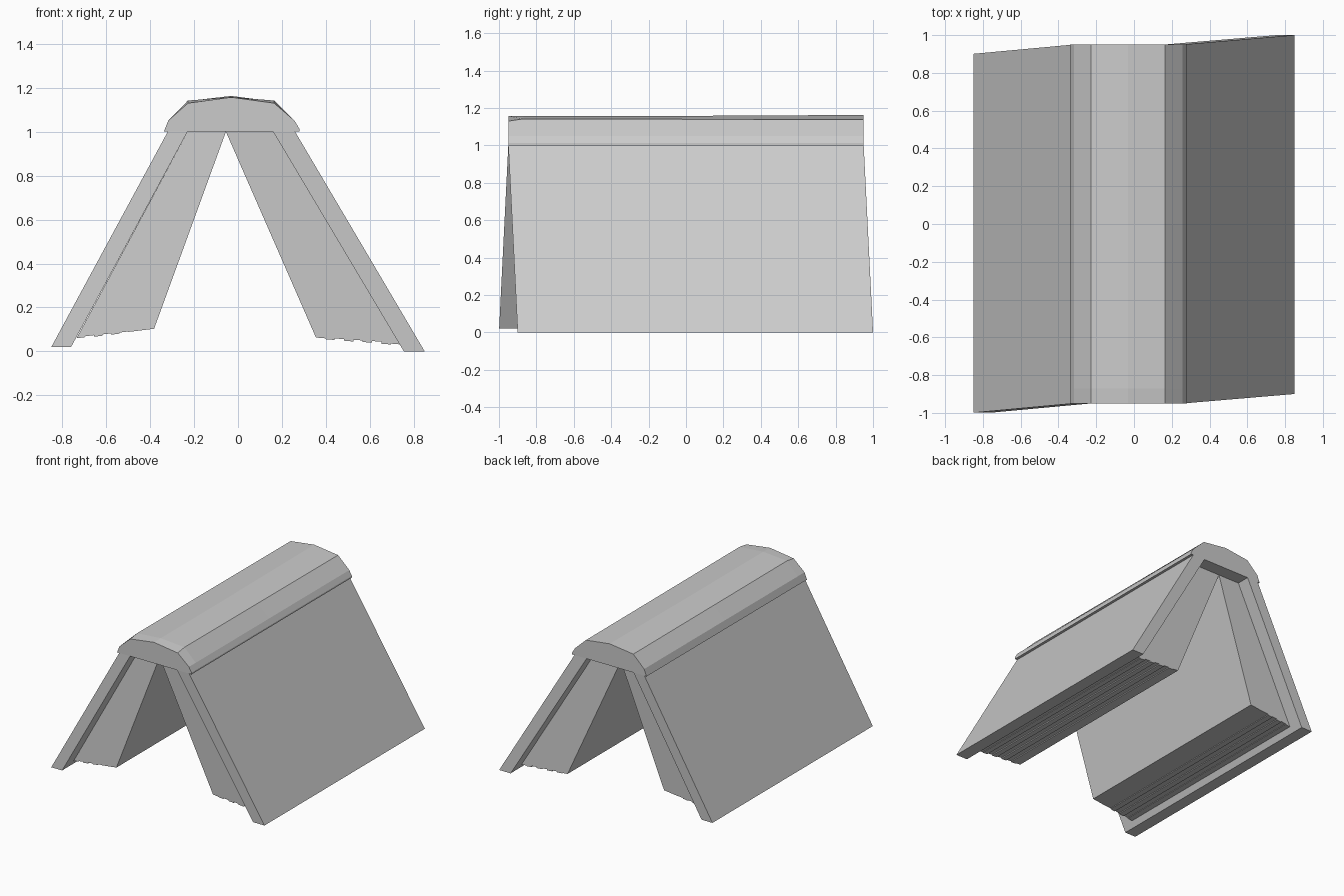
import bpy, bmesh

if "Cube" in bpy.data.objects:
    bpy.data.objects.remove(bpy.data.objects["Cube"])


def loft(name, rings):
    """Closed solid through matching cross-section rings, capped at both ends."""
    bm = bmesh.new()
    loops = [[bm.verts.new(p) for p in ring] for ring in rings]
    n = len(loops[0])
    for a, b in zip(loops, loops[1:]):
        for i in range(n):
            j = (i + 1) % n
            bm.faces.new((a[i], a[j], b[j], b[i]))
    bm.faces.new(loops[0])
    bm.faces.new(loops[-1])
    bmesh.ops.recalc_face_normals(bm, faces=bm.faces)
    mesh = bpy.data.meshes.new(name)
    bm.to_mesh(mesh)
    bm.free()
    obj = bpy.data.objects.new(name, mesh)
    bpy.context.collection.objects.link(obj)
    return obj


def leaning_slab(name, profile, half, side):
    """Front profile extruded along y, skewed slightly towards the foot."""
    return loft(name, [[(x, y + side * 0.05 * (1 - z), z) for x, z in profile]
                       for y in (-half, half)])


def page_block(name, top, inner, outer, steps, side):
    """Block of pages with a stepped lower edge of uneven leaves."""
    profile = [(top, 1.0), (-0.055, 1.0), inner]
    n = len(steps)
    for i, dz in enumerate(steps):
        for t in (i / n, (i + 1) / n):
            if 0 < t < 1:
                profile.append((inner[0] + t * (outer[0] - inner[0]),
                                inner[1] + t * (outer[1] - inner[1]) + dz))
    profile.append(outer)
    return leaning_slab(name, profile, 0.85, side)


# Covers
leaning_slab("left_cover", [(-0.32, 1), (-0.23, 1), (-0.76, 0.02), (-0.85, 0.02)], 0.95, -1)
leaning_slab("right_cover", [(0.16, 1), (0.26, 1), (0.85, 0), (0.755, 0)], 0.95, 1)

# Pages
page_block("left_pages", -0.23, (-0.382, 0.103), (-0.735, 0.06),
           [0, 0, 0, 0.002, -0.003, 0.003, -0.003, 0.004, 0], -1)
page_block("right_pages", 0.16, (0.355, 0.063), (0.738, 0.032),
           [0, -0.004, 0.003, -0.004, 0.004, -0.003, 0.005, -0.004, 0], 1)

# Rounded spine, its shoulders a little worn along the length
rings = []
for y, shoulder, crown in ((-0.95, 1.13, 1.157), (-0.87, 1.142, 1.158),
                           (0, 1.14, 1.158), (0.95, 1.138, 1.163)):
    rings.append([(x, y, z) for x, z in (
        (-0.338, 1.0), (-0.318, 1.05), (-0.228, shoulder), (-0.032, crown),
        (0.165, shoulder), (0.258, 1.05), (0.28, 1.012), (0.28, 1.0))])
loft("spine", rings)
